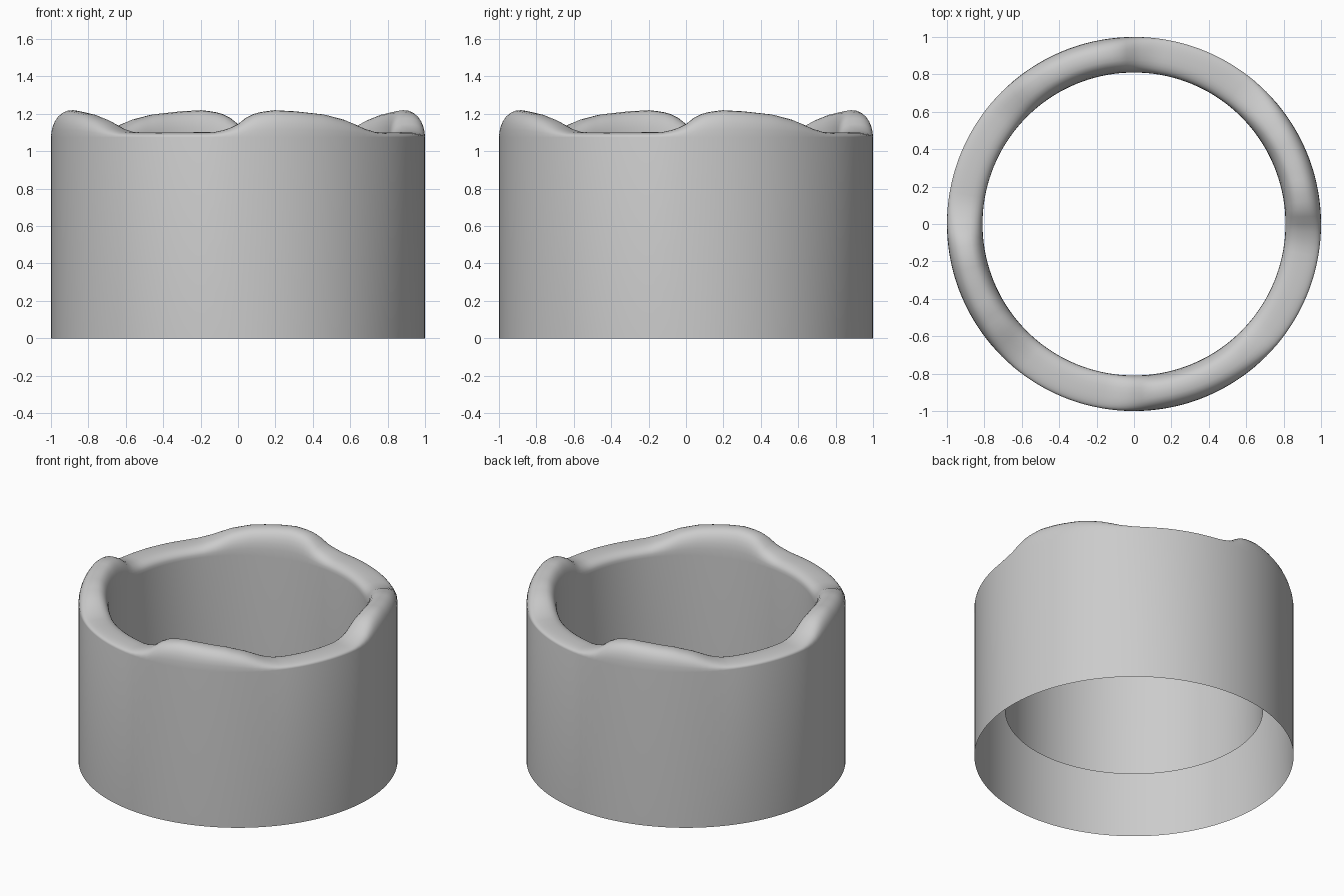
import bpy, bmesh, math

if "Cube" in bpy.data.objects:
    bpy.data.objects.remove(bpy.data.objects["Cube"])

SEG = 144                 # segments around
R_OUT, R_IN = 1.0, 0.81   # wall radii
INNER_BOTTOM = 0.34       # inner sleeve ends above the base

# crest height of one wave (degrees, z); repeated four times around the rim
WAVE = [(-40, 1.10), (-8, 1.102), (-3.5, 1.118), (0, 1.145), (3, 1.183), (6, 1.205),
        (12, 1.22), (20, 1.213), (30, 1.197), (38, 1.168), (45, 1.125), (50, 1.105),
        (56, 1.10)]


def crest(deg):
    """Rim height at an angle, linear between wave points."""
    t = (deg + 34) % 90 - 34
    for (a, za), (b, zb) in zip(WAVE, WAVE[1:]):
        if a <= t <= b:
            return za + (zb - za) * (t - a) / (b - a)
    return 1.10


def section(deg):
    """Cross-section: outer wall, rounded lip, inner sleeve."""
    top = crest(deg)
    mid, half = (R_OUT + R_IN) / 2, (R_OUT - R_IN) / 2
    pts = [(R_OUT, 0.0)]
    n = 14
    for i in range(n + 1):
        a = math.pi * i / n
        c, s = math.cos(a), max(0.0, math.sin(a))
        base = 1.075 if c > 0 else 1.04
        r = mid + half * math.copysign(abs(c) ** 0.8, c)
        pts.append((r, base + (top - base) * s ** 0.8))
    pts.append((R_IN, INNER_BOTTOM))
    return pts


# wavy-rimmed hollow cup
bm = bmesh.new()
rings = []
for k in range(SEG):
    deg = 360 * k / SEG
    a = math.radians(deg)
    rings.append([bm.verts.new((r * math.cos(a), r * math.sin(a), z)) for r, z in section(deg)])
for k in range(SEG):
    p, q = rings[k], rings[(k + 1) % SEG]
    for i in range(len(p) - 1):
        bm.faces.new((p[i], q[i], q[i + 1], p[i + 1]))
mesh = bpy.data.meshes.new("wavy_rim_shell")
bm.to_mesh(mesh)
bm.free()
shell = bpy.data.objects.new("wavy_rim_shell", mesh)
bpy.context.collection.objects.link(shell)
bpy.context.view_layer.objects.active = shell
shell.select_set(True)
bpy.ops.object.shade_smooth_by_angle(angle=math.radians(40))
